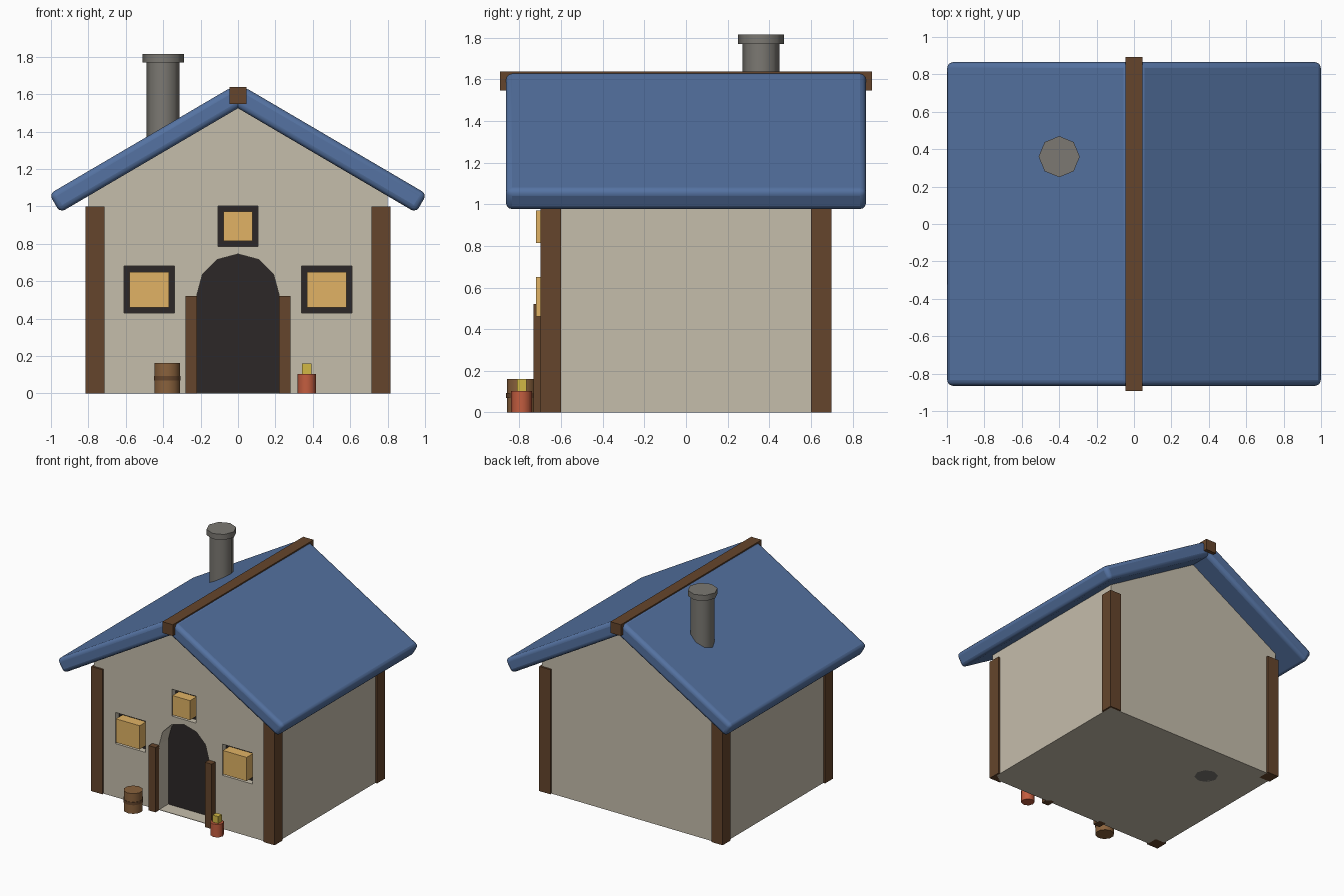
import bpy, bmesh
from math import radians, sin, cos, tan, pi

if "Cube" in bpy.data.objects:
    bpy.data.objects.remove(bpy.data.objects["Cube"])


def material(name, rgb):
    m = bpy.data.materials.new(name)
    m.diffuse_color = (*rgb, 1)
    m.use_nodes = True
    m.node_tree.nodes["Principled BSDF"].inputs["Base Color"].default_value = m.diffuse_color
    return m


PLASTER = material("plaster", (0.56, 0.51, 0.41))
BLUE = material("blue_roof", (0.09, 0.17, 0.36))
WOOD = material("dark_wood", (0.13, 0.06, 0.025))
BARREL = material("barrel_wood", (0.25, 0.12, 0.045))
DARK = material("dark", (0.025, 0.02, 0.02))
GLOW = material("window_glow", (0.75, 0.45, 0.13))
STONE = material("stone", (0.2, 0.19, 0.17))
CLAY = material("clay", (0.55, 0.11, 0.05))
YELLOW = material("yellow", (0.65, 0.48, 0.06))


def finish(name, mat):
    ob = bpy.context.object
    ob.name = name
    if mat:
        ob.data.materials.append(mat)
    return ob


def box(name, x, y, z, mat):
    """Box from (min, max) ranges."""
    bpy.ops.mesh.primitive_cube_add(size=1)
    ob = finish(name, mat)
    for v in ob.data.vertices:
        v.co = [r[0] + (r[1] - r[0]) * (c + 0.5) for r, c in zip((x, y, z), v.co)]
    return ob


def cylinder(name, x, y, z, r, sides, mat):
    bpy.ops.mesh.primitive_cylinder_add(vertices=sides, radius=r, depth=z[1] - z[0],
                                        location=(x, y, sum(z) / 2))
    ob = finish(name, mat)
    bpy.ops.object.shade_smooth_by_angle(angle=radians(50))
    return ob


def prism(name, profile, y, mat):
    """Extrude an x-z profile along y."""
    bm = bmesh.new()
    face = bm.faces.new([bm.verts.new((px, y[0], pz)) for px, pz in profile])
    ext = bmesh.ops.extrude_face_region(bm, geom=[face])
    verts = [g for g in ext["geom"] if isinstance(g, bmesh.types.BMVert)]
    bmesh.ops.translate(bm, verts=verts, vec=(0, y[1] - y[0], 0))
    bmesh.ops.recalc_face_normals(bm, faces=bm.faces)
    me = bpy.data.meshes.new(name)
    bm.to_mesh(me)
    bm.free()
    ob = bpy.data.objects.new(name, me)
    bpy.context.collection.objects.link(ob)
    if mat:
        me.materials.append(mat)
    return ob


def carve(target, cutter):
    mod = target.modifiers.new("carve", 'BOOLEAN')
    mod.operation, mod.solver, mod.object = 'DIFFERENCE', 'EXACT', cutter
    cutter.hide_render = True
    bpy.context.view_layer.objects.active = target
    bpy.ops.object.modifier_apply(modifier=mod.name)
    bpy.data.objects.remove(cutter)


FRONT = -0.685
PITCH = radians(30.4)

# House body with gables
body = prism("house_body", [(-0.8, 0), (0.8, 0), (0.8, 1.08), (0, 1.55), (-0.8, 1.08)],
             (FRONT, -FRONT), PLASTER)


# Arched doorway recess and dark door
def arch(r, base):
    return ([(-r, base), (r, base)]
            + [(r * cos(i * pi / 6), 0.525 + r * sin(i * pi / 6)) for i in range(7)])


carve(body, prism("door_cutter", arch(0.22, 0.004), (-0.8, -0.56), None))
prism("door", arch(0.222, 0.002), (-0.57, -0.55), DARK)

# Windows: recess, dark backing, glowing pane
for name, cx, cz, hw, hh in (("left_window", -0.475, 0.555, 0.135, 0.125),
                             ("right_window", 0.475, 0.555, 0.135, 0.125),
                             ("upper_window", 0, 0.893, 0.108, 0.108)):
    carve(body, box(name + "_cutter", (cx - hw, cx + hw), (-0.8, -0.63),
                    (cz - hh, cz + hh), None))
    box(name + "_backing", (cx - hw - .002, cx + hw + .002), (-0.637, -0.62),
        (cz - hh - .002, cz + hh + .002), DARK)
    g = 0.03
    box(name + "_pane", (cx - hw + g, cx + hw - g), (-0.72, -0.63),
        (cz - hh + g, cz + hh - g), GLOW)

# Corner posts, door posts and roof slabs on both sides
for side, s in (("left", -1), ("right", 1)):
    xs = sorted((s * 0.715, s * 0.815))
    box(f"{side}_front_post", xs, (-0.7, -0.6), (0, 1), WOOD)
    box(f"{side}_back_post", xs, (0.6, 0.7), (0, 1), WOOD)
    box(f"{side}_door_post", sorted((s * 0.22, s * 0.28)), (-0.733, -0.66), (0, 0.52), WOOD)

    roof = box(f"{side}_roof", (-0.5675, 0.5675), (-0.865, 0.865), (-0.0575, 0.0575), BLUE)
    roof.location = (s * 0.491, 0, 1.303)
    roof.rotation_euler.y = s * PITCH
    bev = roof.modifiers.new("round", 'BEVEL')
    bev.width, bev.segments = 0.03, 3
    bpy.ops.object.shade_smooth_by_angle(angle=radians(35))

# Ridge beam
box("ridge_beam", (-0.046, 0.046), (-0.893, 0.893), (1.548, 1.638), WOOD)

# Chimney
cylinder("chimney", -0.4, 0.36, (0, 1.78), 0.088, 8, STONE)
cylinder("chimney_cap", -0.4, 0.36, (1.77, 1.815), 0.11, 8, STONE)

# Barrel and flower pot
cylinder("barrel", -0.378, -0.79, (0, 0.162), 0.071, 10, BARREL)
cylinder("barrel_band", -0.378, -0.79, (0.07, 0.094), 0.074, 10, WOOD)
cylinder("flower_pot", 0.368, -0.79, (0, 0.104), 0.05, 8, CLAY)
box("flower", (0.343, 0.393), (-0.813, -0.767), (0.09, 0.16), YELLOW)
